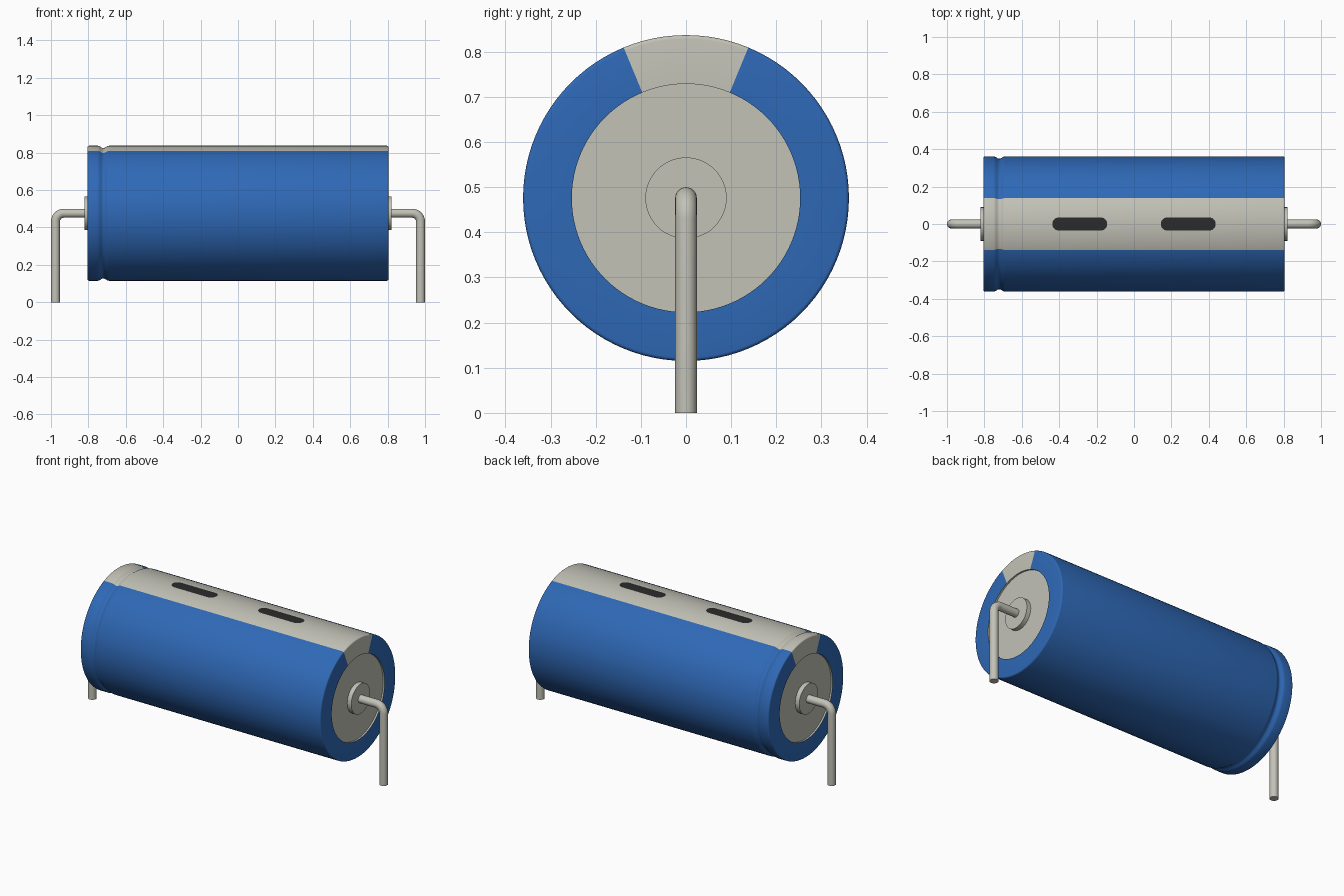
import bpy, bmesh
from math import sin, cos, pi, radians, sqrt

if "Cube" in bpy.data.objects:
    bpy.data.objects.remove(bpy.data.objects["Cube"])

AXIS_Z = 0.476
RADIUS = 0.361
HALF = 0.805
SEGS = 96


def material(name, rgb, rough=0.5):
    m = bpy.data.materials.new(name)
    m.use_nodes = True
    m.diffuse_color = (*rgb, 1)
    node = m.node_tree.nodes["Principled BSDF"]
    node.inputs["Base Color"].default_value = (*rgb, 1)
    node.inputs["Roughness"].default_value = rough
    return m


blue = material("sleeve blue", (0.028, 0.14, 0.47))
grey = material("warm grey", (0.54, 0.54, 0.475))
dark = material("mark black", (0.024, 0.024, 0.024))


def finish(name, bm, mats, angle=35):
    mesh = bpy.data.meshes.new(name)
    bm.to_mesh(mesh)
    bm.free()
    obj = bpy.data.objects.new(name, mesh)
    bpy.context.collection.objects.link(obj)
    for m in mats:
        mesh.materials.append(m)
    bpy.ops.object.select_all(action='DESELECT')
    obj.select_set(True)
    bpy.context.view_layer.objects.active = obj
    bpy.ops.object.shade_smooth_by_angle(angle=radians(angle))
    return obj


def lathe(profile, segs):
    """Turn (x, radius) points around the long axis; radius 0 closes the end."""
    bm = bmesh.new()
    rings = []
    for x, r in profile:
        count = segs if r > 0 else 1
        rings.append([bm.verts.new((x, r * sin(2 * pi * i / segs),
                                    AXIS_Z + r * cos(2 * pi * i / segs)))
                      for i in range(count)])
    for a, b in zip(rings, rings[1:]):
        for i in range(segs):
            j = (i + 1) % segs
            corners = [a[i % len(a)], a[j % len(a)], b[j % len(b)], b[i % len(b)]]
            bm.faces.new(list(dict.fromkeys(corners)))
    bmesh.ops.recalc_face_normals(bm, faces=bm.faces)
    return bm


# Sleeve: turned can with rounded rims, a rolled groove and recessed ends
RIM, INNER, RECESS, FILLET = 0.01, 0.253, 0.01, 0.008
end = [(HALF - RECESS, 0), (HALF - RECESS, INNER), (HALF, INNER)]
end += [(HALF - FILLET * (1 - cos(t * pi / 8)), RADIUS - FILLET * (1 - sin(t * pi / 8)))
        for t in range(5)][::1]
groove = [(-0.72 + 0.03 * t / 6, RADIUS - 0.006 * (1 + cos(pi * t / 6)))
          for t in range(6, -7, -1)]
profile = end + groove + [(-x, r) for x, r in reversed(end)]
bm = lathe(profile, SEGS)
for f in bm.faces:
    c = f.calc_center_median()
    on_stripe = c.z - AXIS_Z > abs(c.y) / math_tan if (math_tan := sin(pi / 8) / cos(pi / 8)) else False
    in_recess = all(sqrt(v.co.y ** 2 + (v.co.z - AXIS_Z) ** 2) < INNER + 0.001 for v in f.verts)
    f.material_index = 1 if on_stripe or in_recess else 0
finish("capacitor_body", bm, [blue, grey])

# Polarity marks: thin rounded plates that follow the curve of the stripe
MARK_R, MARK_HALF, ROWS = 0.035, 0.147, 16
for side, label in ((-1, "right"), (1, "left")):
    bm = bmesh.new()
    rows = []
    for i in range(ROWS + 1):
        y = -MARK_R * cos(pi * i / ROWS)
        reach = MARK_HALF - MARK_R + max(sqrt(max(MARK_R ** 2 - y * y, 0)), 0.001)
        z = AXIS_Z + sqrt((RADIUS + 0.002) ** 2 - y * y)
        rows.append([bm.verts.new((side * 0.29 + s * reach, y, z)) for s in (-1, 1)])
    for a, b in zip(rows, rows[1:]):
        bm.faces.new((a[0], a[1], b[1], b[0]))
    finish(f"stripe_mark_{label}", bm, [dark])

# Terminals: a raised boss and a bent wire lead at each end
LEAD_R, BEND, LEAD_X = 0.024, 0.045, 0.976
for side, label in ((-1, "right"), (1, "left")):
    boss = [(0.78, 0), (0.78, 0.09), (0.822, 0.09), (0.822, 0)]
    finish(f"terminal_boss_{label}", lathe([(side * x, r) for x, r in boss], 48), [grey])

    # Wire sections: (centre x, centre z, tilt of the section)
    path = [(0.8, AXIS_Z, 0)]
    path += [(LEAD_X - BEND * (1 - sin(t)), AXIS_Z - BEND * (1 - cos(t)), t)
             for t in (pi / 2 * k / 10 for k in range(11))]
    path.append((LEAD_X, 0, pi / 2))
    bm = bmesh.new()
    rings = []
    for x, z, tilt in path:
        ring = []
        for i in range(24):
            a = 2 * pi * i / 24
            out = LEAD_R * cos(a)
            ring.append(bm.verts.new((side * (x + out * sin(tilt)),
                                      LEAD_R * sin(a), z + out * cos(tilt))))
        rings.append(ring)
    for a, b in zip(rings, rings[1:]):
        for i in range(24):
            j = (i + 1) % 24
            bm.faces.new((a[i], a[j], b[j], b[i]))
    bm.faces.new(rings[0])
    bm.faces.new(rings[-1])
    bmesh.ops.recalc_face_normals(bm, faces=bm.faces)
    finish(f"wire_lead_{label}", bm, [grey])
